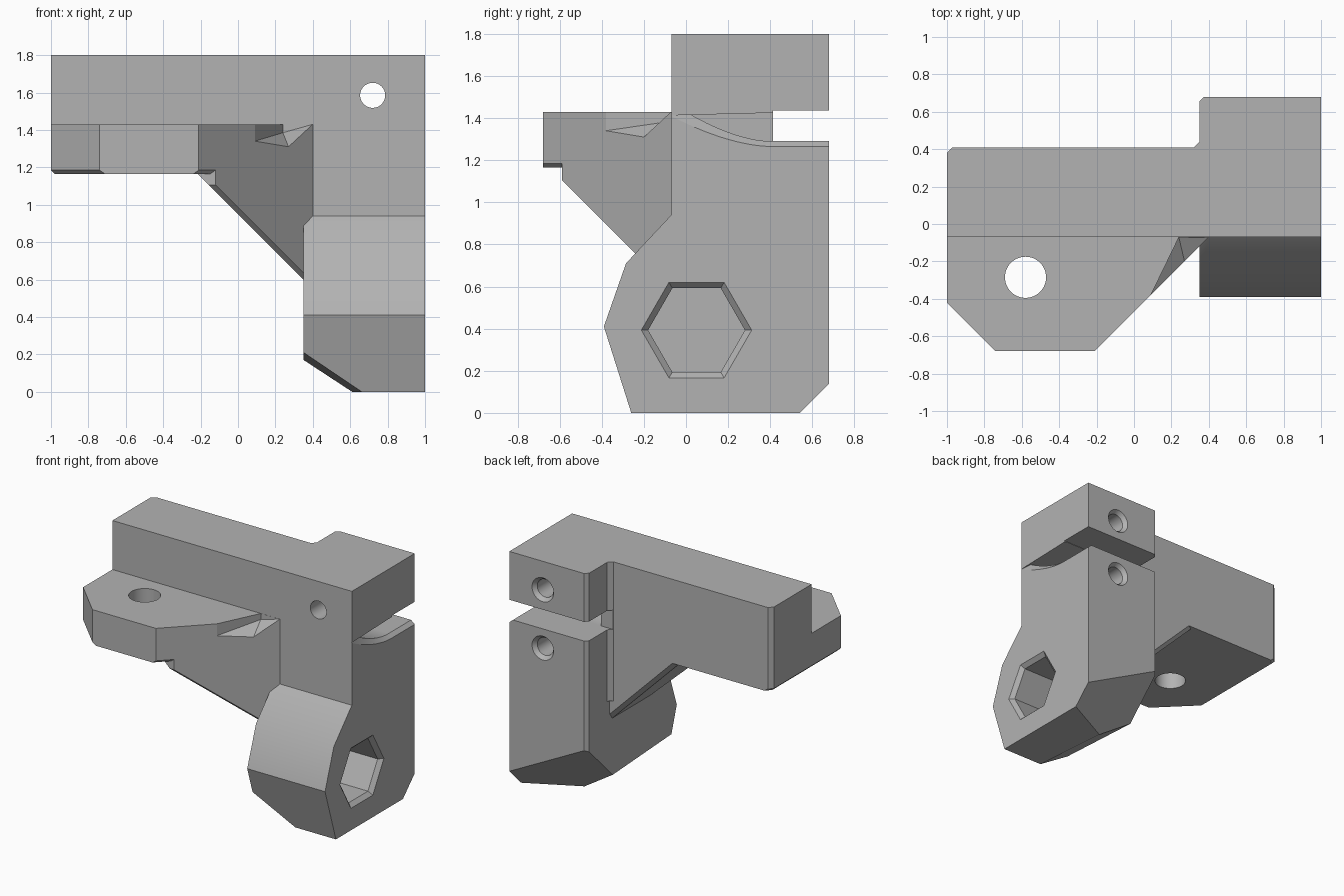
import bpy, bmesh, math
from mathutils import Vector

if "Cube" in bpy.data.objects:
    bpy.data.objects.remove(bpy.data.objects["Cube"], do_unlink=True)

grey = bpy.data.materials.new("plain_grey")
grey.use_nodes = True
grey.diffuse_color = (0.45, 0.45, 0.45, 1)
grey.node_tree.nodes["Principled BSDF"].inputs["Base Color"].default_value = (0.45, 0.45, 0.45, 1)


def finish(bm, name):
    bmesh.ops.recalc_face_normals(bm, faces=bm.faces)
    mesh = bpy.data.meshes.new(name)
    bm.to_mesh(mesh)
    bm.free()
    mesh.materials.append(grey)
    obj = bpy.data.objects.new(name, mesh)
    bpy.context.collection.objects.link(obj)
    return obj


def loft(sections):
    """Skin matching rings of points and cap both ends."""
    bm = bmesh.new()
    rings = [[bm.verts.new(p) for p in s] for s in sections]
    n = len(rings[0])
    for a, b in zip(rings, rings[1:]):
        for i in range(n):
            j = (i + 1) % n
            bm.faces.new((a[i], a[j], b[j], b[i]))
    bm.faces.new(rings[0])
    bm.faces.new(rings[-1])
    bmesh.ops.recalc_face_normals(bm, faces=bm.faces)
    return bm


def slab(pts, z0, z1):
    return loft([[(x, y, z) for x, y in pts] for z in (z0, z1)])


def hull(points):
    bm = bmesh.new()
    for p in points:
        bm.verts.new(p)
    bmesh.ops.convex_hull(bm, input=bm.verts)
    bmesh.ops.dissolve_limit(bm, angle_limit=0.01, verts=bm.verts, edges=bm.edges)
    return bm


def slice_off(bm, a, b, c, away):
    """Remove everything on the 'away' side of the plane through a, b, c."""
    a, b, c = Vector(a), Vector(b), Vector(c)
    n = (b - a).cross(c - a).normalized()
    if n.dot(Vector(away)) < 0:
        n = -n
    bmesh.ops.bisect_plane(bm, geom=bm.verts[:] + bm.edges[:] + bm.faces[:],
                           plane_co=a, plane_no=n, clear_outer=True)
    bmesh.ops.holes_fill(bm, edges=[e for e in bm.edges if e.is_boundary], sides=0)


def bevel(bm, edges, width):
    bmesh.ops.bevel(bm, geom=edges, offset=width, segments=1, affect='EDGES')


def turned(profile, origin, axis, sides=48):
    """Round or polygonal cutter from (distance, radius) pairs along an axis."""
    u, v = [Vector(k) for k in ((1, 0, 0), (0, 1, 0), (0, 0, 1)) if k[axis] == 0]
    w = Vector([float(i == axis) for i in range(3)])
    turn = [math.tau * i / sides for i in range(sides)]
    return loft([[Vector(origin) + w * d + r * (u * math.cos(t) + v * math.sin(t))
                  for t in turn] for d, r in profile])


def combine(target, tool, operation):
    mod = target.modifiers.new(operation, 'BOOLEAN')
    mod.operation = operation
    mod.solver = 'EXACT'
    mod.object = tool
    bpy.context.view_layer.objects.active = target
    bpy.ops.object.modifier_apply(modifier=mod.name)
    bpy.data.objects.remove(tool, do_unlink=True)


# upper bar
bracket = finish(slab([(-1, -.07), (1, -.07), (1, .41), (-.97, .41), (-1, .38)],
                      1.3, 1.8), "mounting_bracket")

# flange plate with clipped corners and a bevelled lower rim
bm = slab([(-1, -.42), (-.74, -.68), (-.21, -.68), (.4, -.07), (.4, .41), (-.97, .41), (-1, .38)],
          1.165, 1.43)
bevel(bm, [e for e in bm.edges if all(v.co.z < 1.2 for v in e.verts)
           and abs(e.verts[0].co.y - e.verts[1].co.y) > .01
           and min(v.co.x for v in e.verts) < .3], .02)
plate = finish(bm, "flange_plate")

# sloping gusset under the bar
foot = [(-.12, -.59), (.4, -.07), (.4, .41), (-.25, .41), (-.25, -.59)]
bm = hull([(x, y, 1.2) for x, y in foot] + [(x, y, .95 - x) for x, y in foot[:4]]
          + [(-.25, -.59, 1.2)])
bevel(bm, [e for e in bm.edges if abs(e.verts[0].co.z - e.verts[1].co.z) > .3
           and abs(e.verts[0].co.x - e.verts[1].co.x) > .3], .03)
gusset = finish(bm, "gusset")

# column with rounded nose and clipped foot
side = [(-.26, 0), (.68, 0), (.68, 1.8), (-.07, 1.8), (-.07, .94), (-.285, .71), (-.39, .41)]
bm = loft([[(x, y, z) for y, z in side] for x in (.35, 1)])
slice_off(bm, (1, .68, .14), (1, .54, 0), (.38, .68, .46), (0, 1, -1))
slice_off(bm, (.35, .38, .17), (.61, .34, 0), (.35, -.33, .21), (-1, 0, -1))
slice_off(bm, (.35, .655, 0), (.375, .68, 0), (.35, .655, 1), (-1, 1, 0))
column = finish(bm, "column")

# small corner fillet between bar and column
fillet = finish(slab([(.32, .4), (.32, .41), (.35, .44), (.37, .44), (.37, .4)], .75, 1.8), "fillet")

for part in (plate, gusset, column, fillet):
    combine(bracket, part, 'UNION')


# clamp slot with a curved floor and a chamfered mouth
def slot_section(x, drop, start):
    ring = [(x, .8, 1.435)]
    ring.append((x, .8, 1.29 - drop))
    for i in range(12, -1, -1):
        t = i / 12
        ring.append((x, start + (.4 - start) * t, 1.29 - drop + (.14 + drop * .3) * (1 - t) ** 1.7))
    return ring


cutters = [
    loft([slot_section(.42, 0, 0), slot_section(.97, 0, 0),
          slot_section(1, .025, -.075), slot_section(1.05, .025, -.075)]),
    slab([(.25, .412), (1.1, .412), (1.1, .8), (.25, .8)], 1.29, 1.435),
    # triangular relief beside the bar
    hull([(.09, -.38, 1.5), (.09, -.38, 1.34), (.24, -.071, 1.5), (.24, -.071, 1.385),
          (.4, -.071, 1.5), (.4, -.071, 1.43), (.27, -.2, 1.31),
          (.19, -.48, 1.5), (.19, -.48, 1.34), (.37, -.3, 1.31), (.5, -.17, 1.5)]),
    # flange hole
    turned([(1, .11), (1.6, .11)], (-.58, -.285, 0), 2),
    # clamp screw holes, countersunk at the back
    turned([(-.2, .067), (.65, .067), (.68, .09), (.75, .09)], (.72, 0, 1.585), 1),
    turned([(.15, .067), (.65, .067), (.68, .09), (.75, .09)], (.72, 0, 1.145), 1),
    # hexagonal socket
    turned([(.65, .23), (.97, .23), (1, .262), (1.05, .262)], (0, .05, .393), 0, 6),
]
for bm in cutters:
    tool = finish(bm, "cutter")
    tool.hide_render = True
    combine(bracket, tool, 'DIFFERENCE')

bpy.ops.object.select_all(action='DESELECT')
bracket.select_set(True)
bpy.context.view_layer.objects.active = bracket
bpy.ops.object.shade_smooth_by_angle(angle=math.radians(30))
